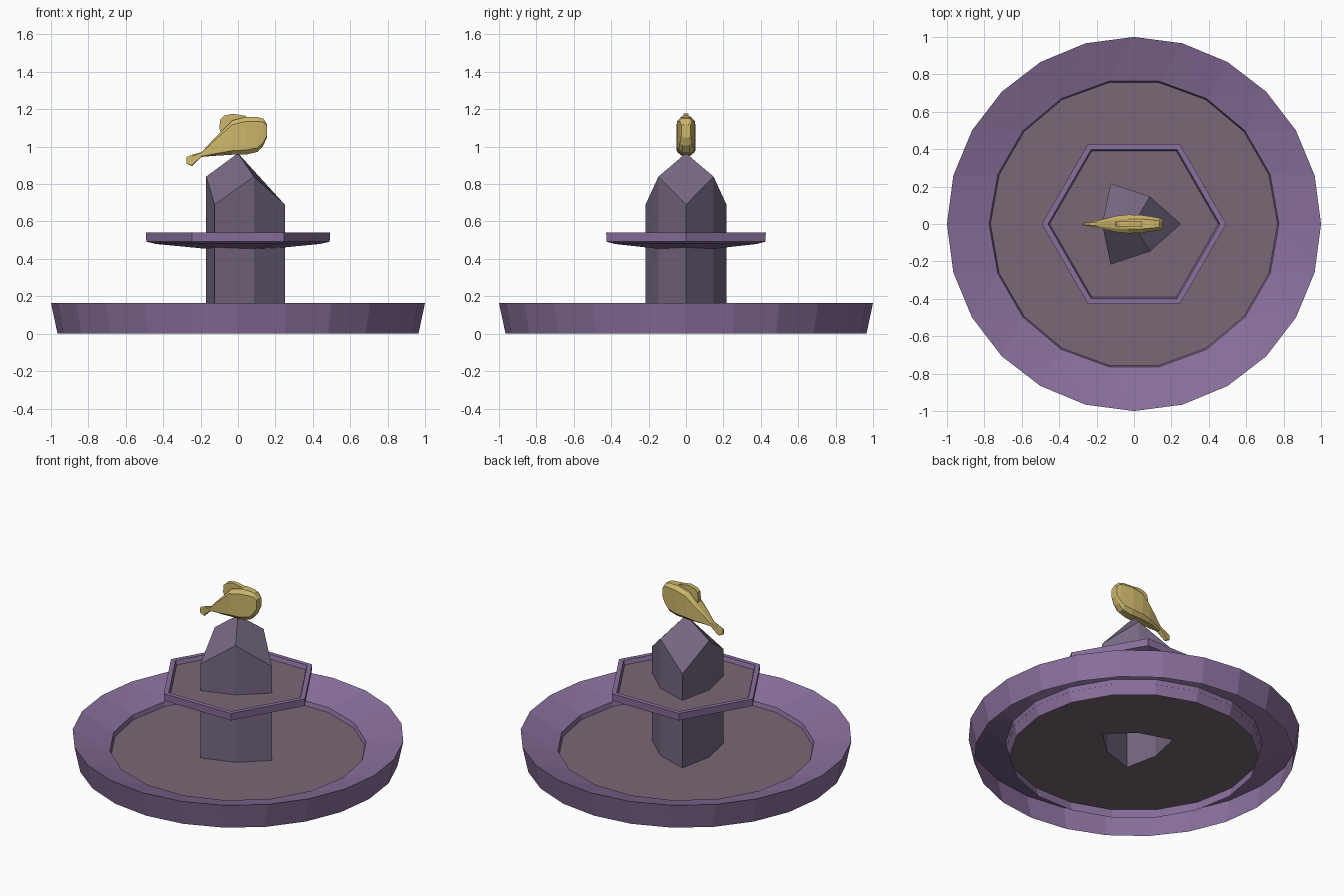
import bpy, bmesh
from math import cos, sin, pi

if "Cube" in bpy.data.objects:
    bpy.data.objects.remove(bpy.data.objects["Cube"])


def material(name, rgb):
    m = bpy.data.materials.new(name)
    m.diffuse_color = (*rgb, 1)
    m.use_nodes = True
    m.node_tree.nodes["Principled BSDF"].inputs["Base Color"].default_value = m.diffuse_color
    return m


PURPLE = material("purple_stone", (0.25, 0.16, 0.33))
WATER = material("dusky_water", (0.19, 0.14, 0.18))
STONE = material("pillar_stone", (0.18, 0.14, 0.22))
GOLD = material("gold", (0.62, 0.48, 0.15))


def finish(name, bm, mat, recalc=True):
    if recalc:
        bmesh.ops.recalc_face_normals(bm, faces=bm.faces)
    me = bpy.data.meshes.new(name)
    bm.to_mesh(me)
    bm.free()
    me.materials.append(mat)
    ob = bpy.data.objects.new(name, me)
    bpy.context.collection.objects.link(ob)
    return ob


def ring(n, r, z):
    return [(r * cos(2 * pi * i / n), r * sin(2 * pi * i / n), z) for i in range(n)]


def loop(bm, pts):
    vs = [bm.verts.new(p) for p in pts]
    return [bm.edges.new((vs[i], vs[(i + 1) % len(vs)])) for i in range(len(vs))]


def stack(name, rings, mat, recalc=True):
    """Surface through a chain of closed rings; side counts may differ."""
    bm = bmesh.new()
    loops = [loop(bm, r) for r in rings]
    for a, b in zip(loops, loops[1:]):
        bmesh.ops.bridge_loops(bm, edges=a + b)
    return finish(name, bm, mat, recalc)


def star(z_low, z_high):
    """Six-sided pillar outline with alternating radii and heights."""
    return [(r * cos(k * pi / 3), r * sin(k * pi / 3), z) for k in range(6)
            for r, z in [((0.25, z_low), (0.17, z_high))[k % 2]]]


# basin: hollow outer wall, sloping rim, inner wall down to the ground
stack("basin", [ring(24, 0.965, 0), ring(24, 1, 0.165), ring(18, 0.775, 0.093),
                ring(18, 0.75, 0)], PURPLE)

# basin floor with an opening under the hollow pillar
FLOOR = 0.065
basin_floor = stack("basin_water", [ring(18, 0.768, FLOOR), star(FLOOR, FLOOR)], WATER)
for p in basin_floor.data.polygons:
    if p.normal.z < 0:
        p.flip()

# pillar with a three-faced pointed top
bm = bmesh.new()
low = [bm.verts.new(p) for p in star(FLOOR, FLOOR)]
top = [bm.verts.new(p) for p in star(0.69, 0.84)]
apex = bm.verts.new((0, 0, 0.965))
for i in range(6):
    j = (i + 1) % 6
    bm.faces.new((low[i], low[j], top[j], top[i]))
for i in (0, 2, 4):
    bm.faces.new((apex, top[i - 1], top[i], top[i + 1]))
finish("pillar", bm, STONE)

# hexagonal upper tray
stack("upper_tray", [ring(6, 0.16, 0.453), ring(6, 0.44, 0.48), ring(6, 0.49, 0.492),
                     ring(6, 0.493, 0.54), ring(6, 0.46, 0.54), ring(6, 0.45, 0.51)], PURPLE)
tray_floor = stack("upper_water", [ring(6, 0.452, 0.513), ring(6, 0.1, 0.513)], WATER)
for p in tray_floor.data.polygons:
    if p.normal.z < 0:
        p.flip()

# fish body: lofted stations (x, bottom, top, half width)
stations = [(-0.275, 0.91, 0.945, 0.006), (-0.245, 0.895, 0.957, 0.01),
            (-0.195, 0.945, 0.97, 0.018), (-0.14, 0.95, 1.03, 0.032),
            (-0.09, 0.953, 1.08, 0.044), (-0.03, 0.957, 1.14, 0.05),
            (0.045, 0.958, 1.16, 0.047), (0.105, 0.972, 1.158, 0.038),
            (0.135, 1.005, 1.15, 0.032), (0.155, 1.05, 1.12, 0.025)]
bm = bmesh.new()
sections = []
for x, b, t, w in stations:
    e = (t - b) * 0.12
    pts = [(0.55 * w, b), (w, b + e), (w, t - e), (0.55 * w, t)]
    pts += [(-y, z) for y, z in reversed(pts)]
    sections.append([bm.verts.new((x, y, z)) for y, z in pts])
for s, u in zip(sections, sections[1:]):
    for i in range(8):
        j = (i + 1) % 8
        bm.faces.new((s[i], s[j], u[j], u[i]))
bm.faces.new(sections[0])
bm.faces.new(sections[-1])
finish("fish_body", bm, GOLD)

# fish back fin
fin = [(-0.09, 1.07), (-0.1, 1.1), (-0.095, 1.145), (-0.075, 1.165), (-0.03, 1.176),
       (0.035, 1.166), (0.06, 1.15)]
bm = bmesh.new()
face = bm.faces.new([bm.verts.new((x, -0.014, z)) for x, z in fin])
ext = bmesh.ops.extrude_face_region(bm, geom=[face], use_keep_orig=True)
for v in ext["geom"]:
    if isinstance(v, bmesh.types.BMVert):
        v.co.y = 0.014
finish("fish_fin", bm, GOLD)
